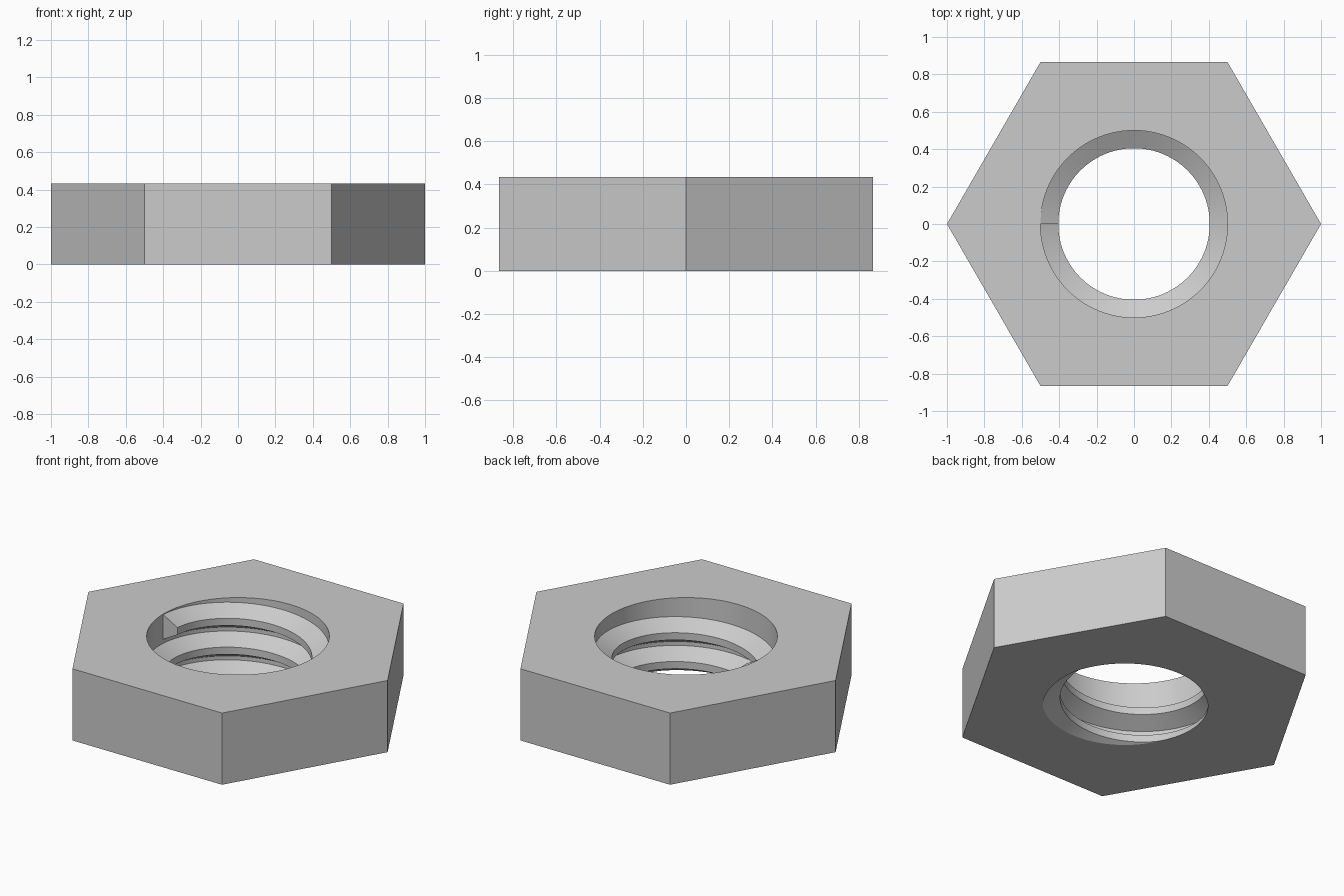
import bpy, bmesh
from math import cos, sin, pi, radians

cube = bpy.data.objects.get("Cube")
if cube:
    bpy.data.objects.remove(cube, do_unlink=True)

HEIGHT = 0.433
BORE = 0.5            # thread root radius
CREST = 0.405         # thread crest radius
PITCH = 0.174
STEPS = 96            # segments per turn

steel = bpy.data.materials.new("grey_steel")
steel.use_nodes = True
colour = (0.6, 0.6, 0.6, 1)
steel.diffuse_color = colour
steel.node_tree.nodes["Principled BSDF"].inputs["Base Color"].default_value = colour


def finish(obj):
    obj.data.materials.clear()
    obj.data.materials.append(steel)
    bpy.ops.object.select_all(action="DESELECT")
    obj.select_set(True)
    bpy.context.view_layer.objects.active = obj
    bpy.ops.object.shade_smooth_by_angle(angle=radians(25))


def cylinder(name, sides, radius, depth, turn=0):
    bpy.ops.mesh.primitive_cylinder_add(vertices=sides, radius=radius, depth=depth,
                                        location=(0, 0, HEIGHT / 2), rotation=(0, 0, turn))
    obj = bpy.context.object
    obj.name = name
    return obj


# Hexagonal body with a round bore
body = cylinder("hex_body", 6, 1, HEIGHT, radians(30))
cutter = cylinder("bore_cutter", STEPS, BORE, 1)
cutter.hide_render = True
bore = body.modifiers.new("bore", "BOOLEAN")
bore.operation = "DIFFERENCE"
bore.solver = "EXACT"
bore.object = cutter
bpy.context.view_layer.objects.active = body
bpy.ops.object.modifier_apply(modifier=bore.name)
bpy.data.objects.remove(cutter, do_unlink=True)
finish(body)

# Right-handed internal thread, swept down from the top rim at the -x side
base = PITCH * 7 / 8
crest = PITCH / 4
slope = (base - crest) / 2
section = [(BORE + 0.002, 0), (CREST, -slope), (CREST, -slope - crest), (BORE + 0.002, -base)]
bm = bmesh.new()
rings = []
for i in range(int(STEPS * 2.6)):
    angle = pi - 2 * pi * i / STEPS
    top = HEIGHT - 0.002 - PITCH * i / STEPS
    rings.append([bm.verts.new((r * cos(angle), r * sin(angle), top + z)) for r, z in section])
for a, b in zip(rings, rings[1:]):
    for k in range(4):
        n = (k + 1) % 4
        bm.faces.new((a[k], a[n], b[n], b[k]))
bm.faces.new(rings[0])
bm.faces.new(rings[-1])

# Trim the run-out flush with the underside
bmesh.ops.bisect_plane(bm, geom=bm.verts[:] + bm.edges[:] + bm.faces[:], dist=1e-6,
                       plane_co=(0, 0, 0), plane_no=(0, 0, 1), clear_inner=True)
bmesh.ops.holes_fill(bm, edges=[e for e in bm.edges if e.is_boundary], sides=0)
bmesh.ops.recalc_face_normals(bm, faces=bm.faces[:])
mesh = bpy.data.meshes.new("internal_thread")
bm.to_mesh(mesh)
bm.free()
thread = bpy.data.objects.new("internal_thread", mesh)
bpy.context.collection.objects.link(thread)
finish(thread)
